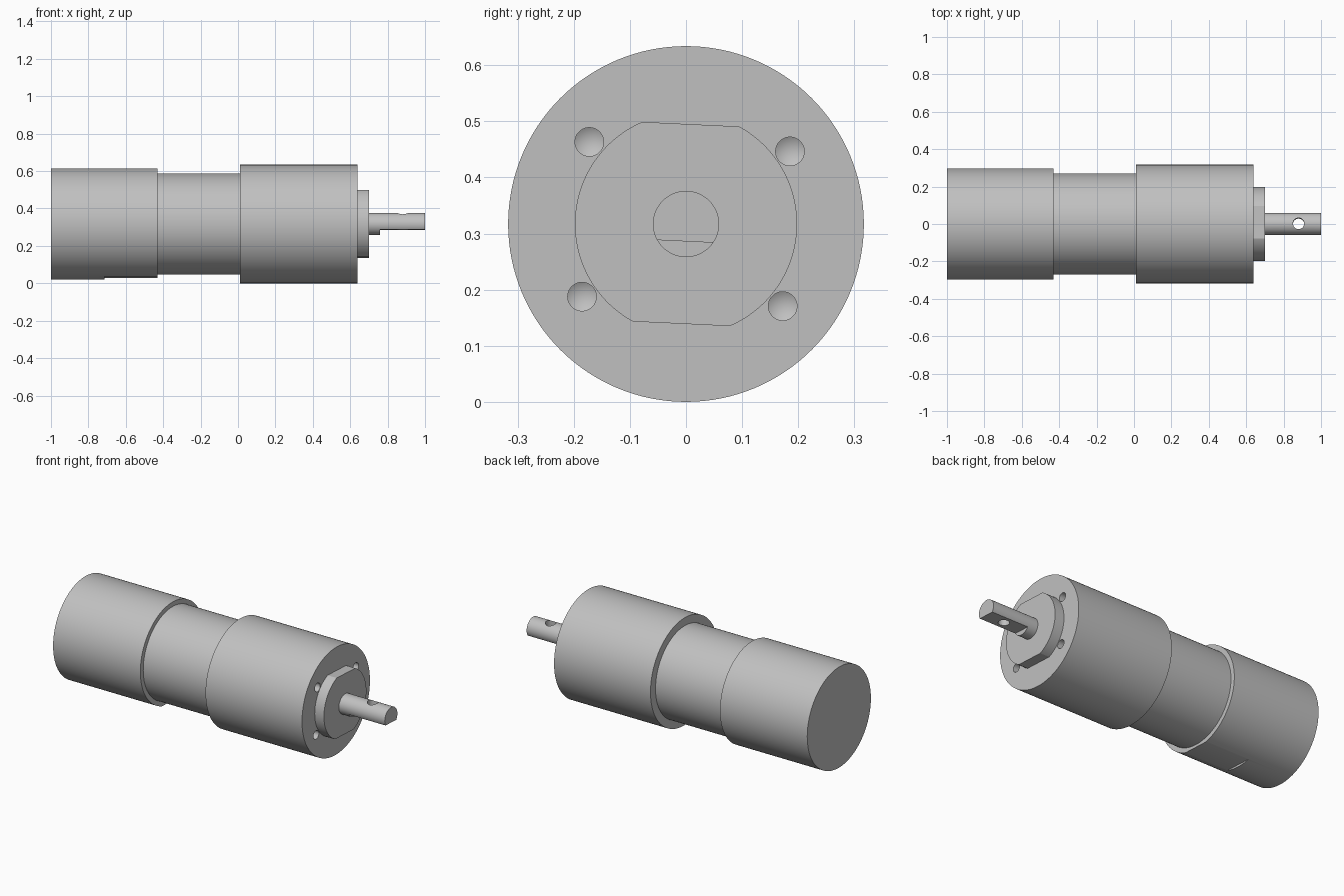
import bpy, bmesh
from math import radians, pi, cos, sin
from mathutils import Matrix

cube = bpy.data.objects.get("Cube")
if cube:
    bpy.data.objects.remove(cube, do_unlink=True)

AXIS_Z = 0.317
PLACE = Matrix.Translation((0, 0, AXIS_Z)) @ Matrix.Rotation(radians(-2.7), 4, 'X')

metal = bpy.data.materials.new("grey metal")
metal.use_nodes = True
GREY = (0.53, 0.53, 0.53, 1)
metal.diffuse_color = GREY
metal.node_tree.nodes["Principled BSDF"].inputs["Base Color"].default_value = GREY


def finish(name, bm):
    """Turn a bmesh built around the x axis into a placed object."""
    bmesh.ops.remove_doubles(bm, verts=bm.verts, dist=1e-5)
    bmesh.ops.recalc_face_normals(bm, faces=bm.faces)
    bm.transform(PLACE)
    mesh = bpy.data.meshes.new(name)
    bm.to_mesh(mesh)
    bm.free()
    mesh.materials.append(metal)
    obj = bpy.data.objects.new(name, mesh)
    bpy.context.scene.collection.objects.link(obj)
    return obj


def lathe(name, profile, y=0, z=0, sides=128):
    """Turn (x, radius) points round an axis parallel to x, with closed ends."""
    bm = bmesh.new()
    rings = []
    for x, r in profile:
        rings.append([bm.verts.new((x, y + r * cos(2 * pi * i / sides),
                                    z + r * sin(2 * pi * i / sides)))
                      for i in range(sides)])
    for a, b in zip(rings, rings[1:]):
        for i in range(sides):
            j = (i + 1) % sides
            bm.faces.new((a[i], a[j], b[j], b[i]))
    bm.faces.new(rings[0])
    if profile[-1][1] > 0.001:
        bm.faces.new(rings[-1])
    return finish(name, bm)


def block(name, x0, x1, z0, z1):
    bm = bmesh.new()
    bmesh.ops.create_cube(bm, size=1)
    bm.transform(Matrix.Translation(((x0 + x1) / 2, 0, (z0 + z1) / 2))
                 @ Matrix.Diagonal((x1 - x0, 1, z1 - z0, 1)))
    return finish(name, bm)


def cut(obj, cutters):
    """Subtract the cutters, bake the result and drop the cutters."""
    for c in cutters:
        c.hide_render = True
        mod = obj.modifiers.new("cut", 'BOOLEAN')
        mod.operation = 'DIFFERENCE'
        mod.solver = 'EXACT'
        mod.object = c
    deps = bpy.context.evaluated_depsgraph_get()
    mesh = bpy.data.meshes.new_from_object(obj.evaluated_get(deps))
    obj.modifiers.clear()
    obj.data = mesh
    for c in cutters:
        bpy.data.objects.remove(c, do_unlink=True)


# Rear can with a shallow flat along part of its underside
rear_can = lathe("rear_can", [(-1, 0.297), (-0.43, 0.297)])
cut(rear_can, [block("can_flat_cutter", -0.715, -0.4, -0.5, -0.285)])

# Narrower motor body
motor_body = lathe("motor_body", [(-0.45, 0.27), (0.03, 0.27)])

# Gearbox with four drilled mounting holes
gearbox = lathe("gearbox", [(0.01, 0.317), (0.64, 0.317)])
cut(gearbox, [lathe("drill", [(0.7, 0.0255), (0.54, 0.0255), (0.525, 0)],
                    sy * 0.179, sz * 0.138, 48)
              for sy in (-1, 1) for sz in (-1, 1)])

# Front boss with flats above and below
boss = lathe("front_boss", [(0.62, 0.198), (0.70, 0.198)])
cut(boss, [block("boss_top_cutter", 0.5, 0.8, 0.178, 0.4),
           block("boss_bottom_cutter", 0.5, 0.8, -0.4, -0.178)])

# Output shaft with a flat underneath and a cross hole
shaft = lathe("output_shaft", [(0.68, 0.059), (1, 0.059)], sides=64)
pin = bmesh.new()
bmesh.ops.create_cone(pin, cap_ends=True, segments=48, radius1=0.03,
                      radius2=0.03, depth=0.4,
                      matrix=Matrix.Translation((0.88, 0, 0)))
cut(shaft, [block("shaft_flat_cutter", 0.76, 1.1, -0.2, -0.031),
            finish("cross_hole_cutter", pin)])

# Smooth round walls, crisp edges
for obj in (rear_can, motor_body, gearbox, boss, shaft):
    obj.data.shade_smooth()
    obj.data.set_sharp_from_angle(angle=radians(25))
